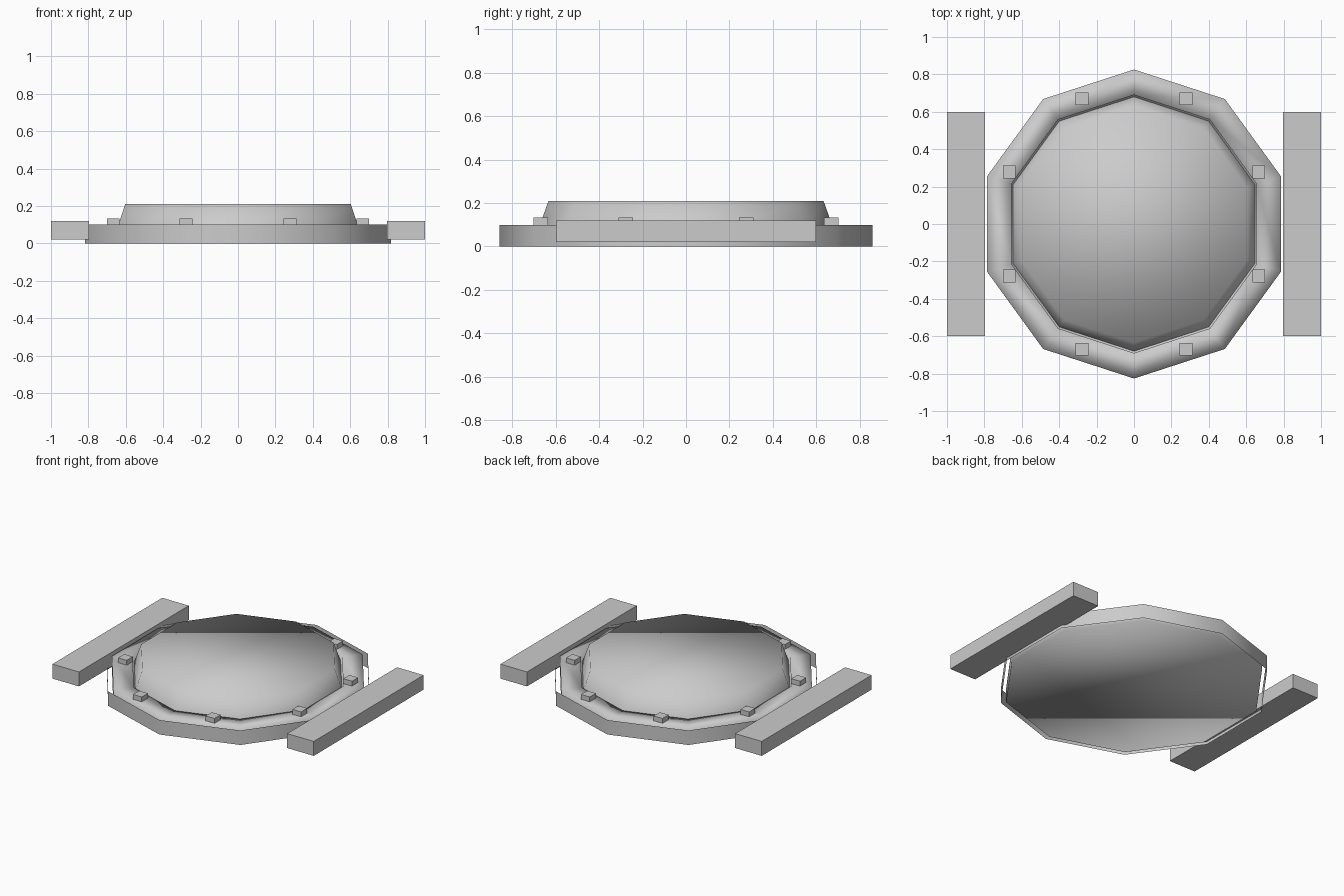
import bpy, bmesh, math

cube = bpy.data.objects.get("Cube")
if cube:
    bpy.data.objects.remove(cube, do_unlink=True)

SIDES = 10

grey = bpy.data.materials.new("light_grey")
grey.use_nodes = True
colour = (0.6, 0.6, 0.6, 1)
grey.diffuse_color = colour
grey.node_tree.nodes["Principled BSDF"].inputs["Base Color"].default_value = colour


def finish(name, bm, smooth):
    for f in bm.faces:
        f.smooth = smooth
    mesh = bpy.data.meshes.new(name)
    bm.to_mesh(mesh)
    bm.free()
    mesh.materials.append(grey)
    obj = bpy.data.objects.new(name, mesh)
    bpy.context.collection.objects.link(obj)
    return obj


def decagon(name, profile, cap_bottom=True, cap_top=True):
    """Ten-sided turned shape from (radius, height) pairs, corner towards +y."""
    bm = bmesh.new()
    rings = []
    for r, z in profile:
        angles = [math.pi / 2 + math.tau * i / SIDES for i in range(SIDES)]
        rings.append([bm.verts.new((r * math.cos(a), r * math.sin(a), z)) for a in angles])
    for low, high in zip(rings, rings[1:]):
        for i in range(SIDES):
            j = (i + 1) % SIDES
            bm.faces.new((low[i], low[j], high[j], high[i]))
    if cap_bottom:
        bm.faces.new(rings[0][::-1])
    if cap_top:
        bm.faces.new(rings[-1])
    return finish(name, bm, True)


def box(name, centre, size):
    bm = bmesh.new()
    bmesh.ops.create_cube(bm, size=1)
    for v in bm.verts:
        v.co = [c + p * s for c, p, s in zip(centre, v.co, size)]
    return finish(name, bm, False)


# Base disc with a shallow groove around the raised lid
decagon("base_disc", [(0.826, 0), (0.826, 0.1), (0.69, 0.1), (0.69, 0.08)])

# Thin open band standing just clear of the disc
decagon("outer_band", [(0.86, 0), (0.86, 0.1)], False, False)

# Raised lid with sloping sides
decagon("raised_lid", [(0.68, 0.08), (0.634, 0.21)], cap_bottom=False)

# Side rails and studs, mirrored across both axes
for sx, side in ((1, "left"), (-1, "right")):
    box(f"{side}_rail", (sx * 0.898, 0, 0.07), (0.203, 1.2, 0.1))
    for sy, end in ((1, "back"), (-1, "front")):
        for label, x, y in (("inner", 0.278, 0.669), ("outer", 0.667, 0.278)):
            box(f"{side}_{end}_{label}_stud", (sx * x, sy * y, 0.1), (0.067, 0.067, 0.067))
